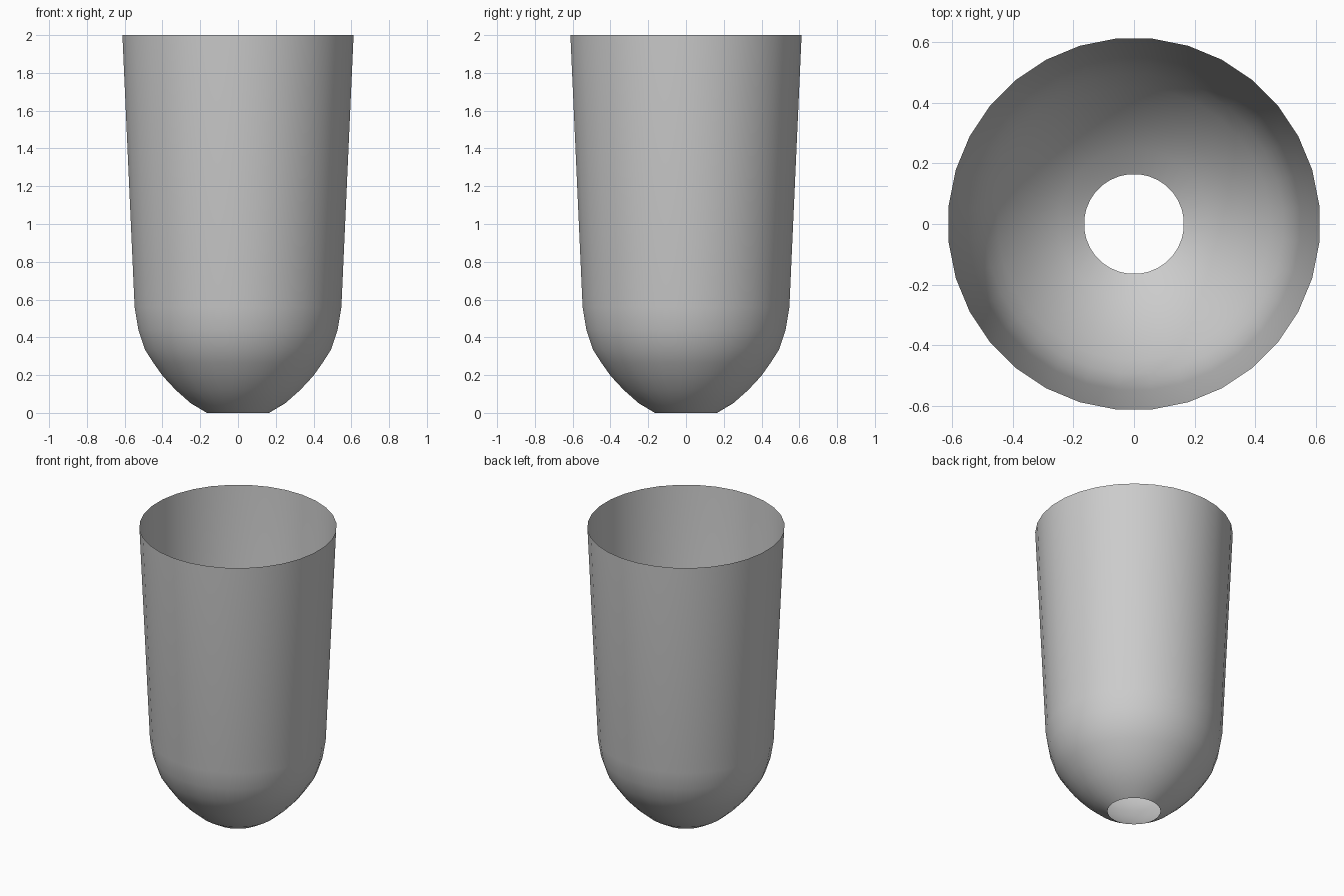
import bpy, bmesh, math
from mathutils import Matrix

cube = bpy.data.objects.get("Cube")
if cube:
    bpy.data.objects.remove(cube, do_unlink=True)

SIDES = 32

# Plain grey material
grey = bpy.data.materials.new("light_grey")
grey.use_nodes = True
grey.diffuse_color = (0.6, 0.6, 0.6, 1)
grey.node_tree.nodes["Principled BSDF"].inputs["Base Color"].default_value = grey.diffuse_color

# Radius and height: open bottom hole, rounded bowl, flaring wall, open rim
profile = [(0.165, 0), (0.25, 0.05), (0.33, 0.12), (0.40, 0.195), (0.45, 0.265),
           (0.495, 0.335), (0.53, 0.44), (0.55, 0.56), (0.615, 2)]

# Thin-walled cup, turned around z with flat sides on the axes
bm = bmesh.new()
rings = []
for radius, height in profile:
    turns = [math.tau * (i + 0.5) / SIDES for i in range(SIDES)]
    rings.append([bm.verts.new((radius * math.cos(a), radius * math.sin(a), height)) for a in turns])
for low, high in zip(rings, rings[1:]):
    for i in range(SIDES):
        j = (i + 1) % SIDES
        bm.faces.new((low[i], low[j], high[j], high[i])).smooth = True

mesh = bpy.data.meshes.new("cup_shell")
bm.to_mesh(mesh)
bm.free()
mesh.materials.append(grey)
cup = bpy.data.objects.new("cup_shell", mesh)
bpy.context.collection.objects.link(cup)
